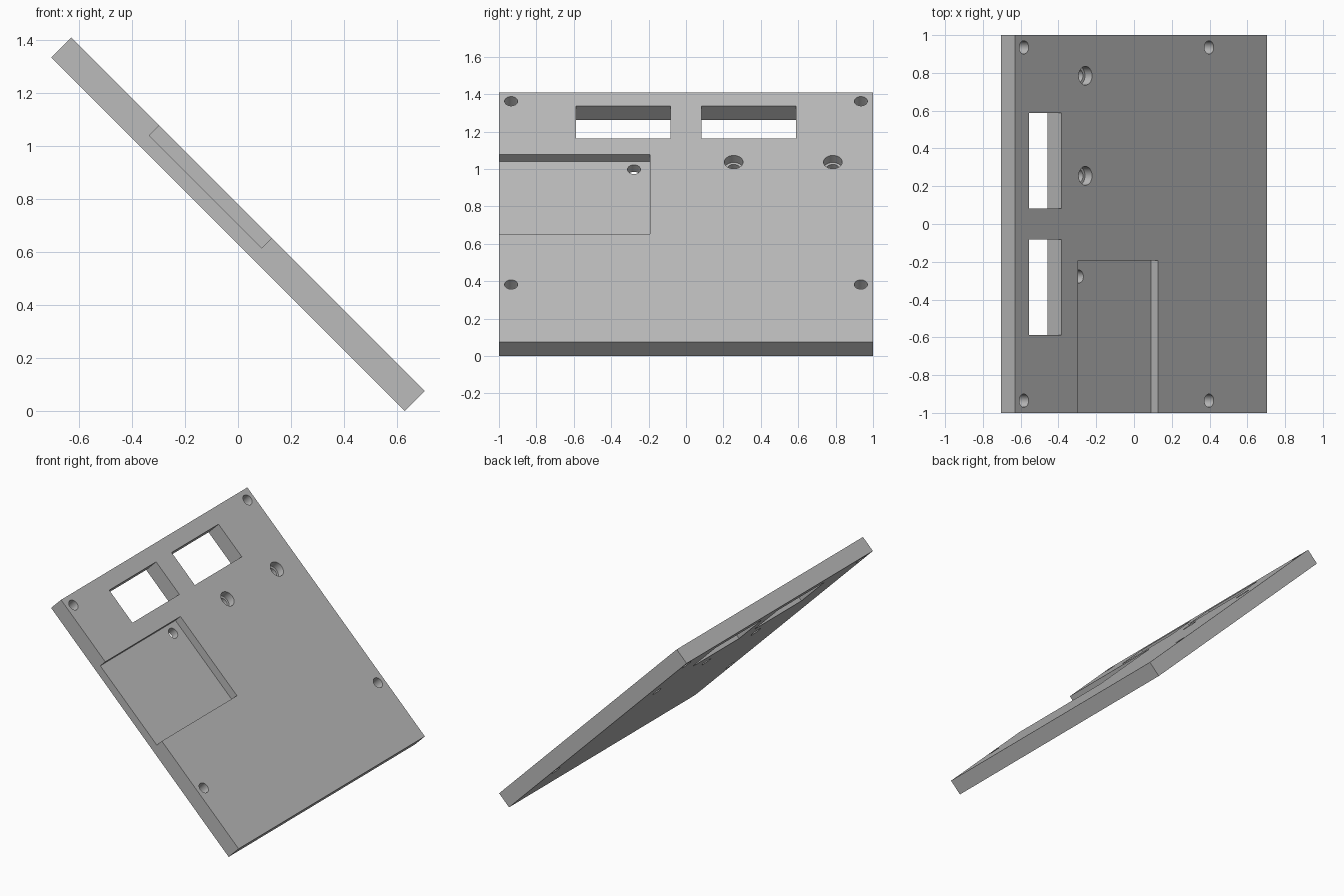
import bpy, math

if "Cube" in bpy.data.objects:
    bpy.data.objects.remove(bpy.data.objects["Cube"], do_unlink=True)

LENGTH, WIDTH, THICK = 1.888, 2.0, 0.106
TOP = THICK / 2
POCKET_DEPTH = 0.053

grey = bpy.data.materials.new("plain_grey")
grey.use_nodes = True
colour = (0.5, 0.5, 0.5, 1)
grey.diffuse_color = colour
grey.node_tree.nodes["Principled BSDF"].inputs["Base Color"].default_value = colour


def box(name, x0, x1, y0, y1, z0, z1):
    bpy.ops.mesh.primitive_cube_add(
        size=1, location=((x0 + x1) / 2, (y0 + y1) / 2, (z0 + z1) / 2))
    ob = bpy.context.object
    ob.name = name
    ob.scale = (x1 - x0, y1 - y0, z1 - z0)
    bpy.ops.object.transform_apply(location=True, rotation=False, scale=True)
    return ob


def cylinder(name, x, y, radius, z0, z1):
    bpy.ops.mesh.primitive_cylinder_add(
        vertices=32, radius=radius, depth=z1 - z0, location=(x, y, (z0 + z1) / 2))
    ob = bpy.context.object
    ob.name = name
    return ob


def cut(target, cutter):
    cutter.hide_render = True
    mod = target.modifiers.new("cut", 'BOOLEAN')
    mod.operation = 'DIFFERENCE'
    mod.solver = 'EXACT'
    mod.object = cutter
    bpy.context.view_layer.objects.active = target
    bpy.ops.object.modifier_apply(modifier=mod.name)
    bpy.data.objects.remove(cutter, do_unlink=True)


# Flat mounting plate
plate = box("mounting_plate", -LENGTH / 2, LENGTH / 2, -WIDTH / 2, WIDTH / 2, -TOP, TOP)
plate.data.materials.append(grey)

# Recess open at the front edge
cut(plate, box("pocket_cutter", -0.474, 0.127, -1.2, -0.193, TOP - POCKET_DEPTH, 0.3))

# Pair of rectangular windows
for side in (-1, 1):
    y0, y1 = sorted((side * 0.083, side * 0.587))
    cut(plate, box("window_cutter", -0.841, -0.594, y0, y1, -0.3, 0.3))

# Screw holes at the corners and one in the recess
for x, y in [(x, y) for x in (-0.877, 0.509) for y in (-0.935, 0.935)] + [(-0.414, -0.278)]:
    cut(plate, cylinder("screw_hole_cutter", x, y, 0.035, -0.3, 0.3))

# Counterbored holes
for y in (0.255, 0.785):
    cut(plate, cylinder("counterbore_cutter", -0.417, y, 0.05, TOP - POCKET_DEPTH, 0.3))
    cut(plate, cylinder("bore_cutter", -0.417, y, 0.035, -0.3, 0.3))

# Lean the plate and stand it on its lower edge
plate.rotation_euler = (0, math.radians(45), 0)
plate.location = (0, 0, (LENGTH + THICK) / 2 * math.sin(math.radians(45)))
bpy.ops.object.select_all(action='DESELECT')
plate.select_set(True)
bpy.context.view_layer.objects.active = plate
bpy.ops.object.transform_apply(location=True, rotation=True, scale=True)
bpy.ops.object.shade_smooth_by_angle(angle=math.radians(30))
